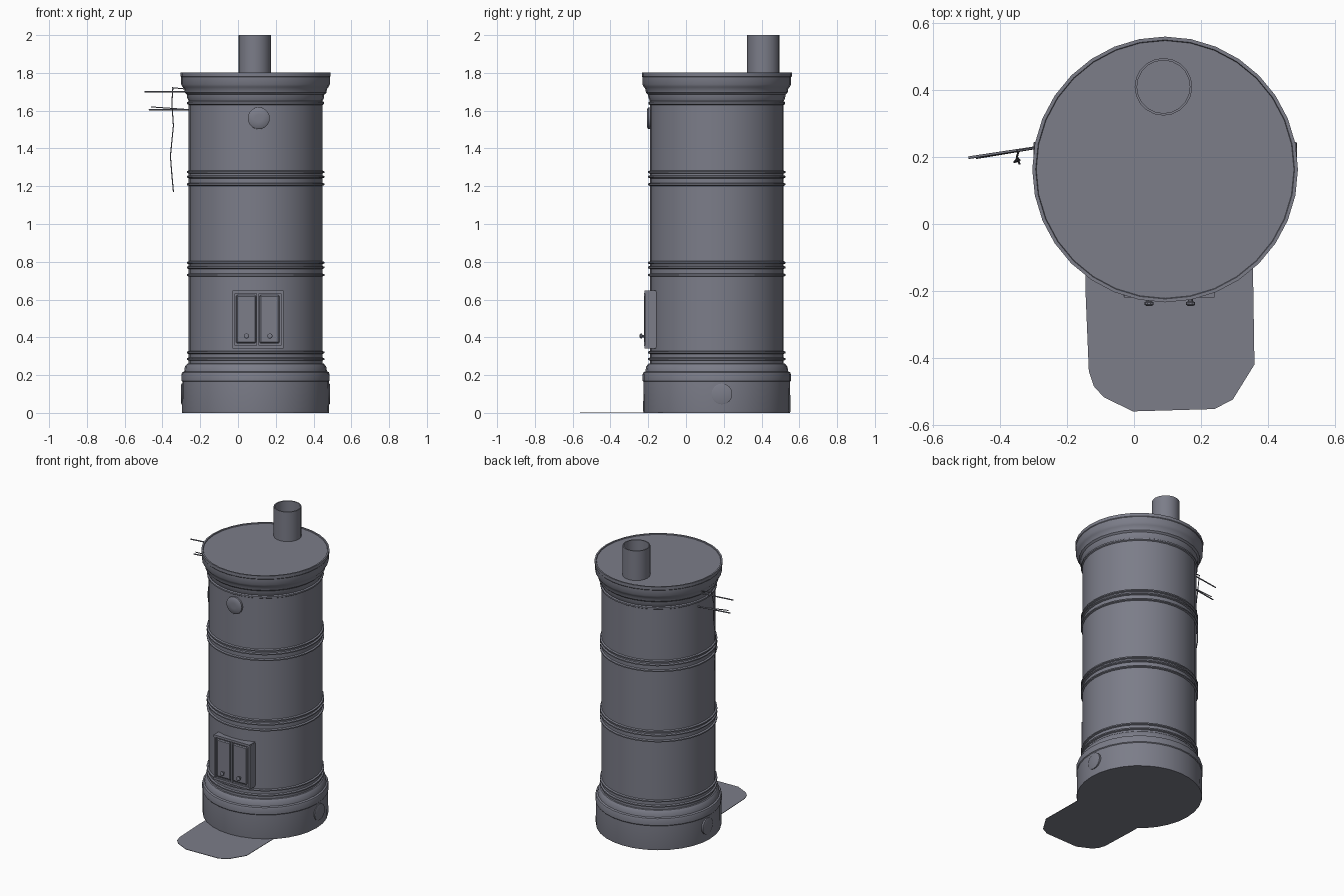
import bpy, bmesh, math
from mathutils import Vector

default_cube = bpy.data.objects.get("Cube")
if default_cube:
    bpy.data.objects.remove(default_cube)

iron = bpy.data.materials.new("blue_grey_iron")
iron.use_nodes = True
colour = (0.2, 0.205, 0.25, 1)
iron.diffuse_color = colour
iron.node_tree.nodes["Principled BSDF"].inputs["Base Color"].default_value = colour

AXIS = Vector((0.093, 0.163, 0))
BODY = 0.354


def finish(bm, name, smooth=True):
    bmesh.ops.recalc_face_normals(bm, faces=bm.faces)
    mesh = bpy.data.meshes.new(name)
    bm.to_mesh(mesh)
    bm.free()
    mesh.materials.append(iron)
    obj = bpy.data.objects.new(name, mesh)
    bpy.context.collection.objects.link(obj)
    if smooth:
        bpy.ops.object.select_all(action='DESELECT')
        obj.select_set(True)
        bpy.context.view_layer.objects.active = obj
        bpy.ops.object.shade_smooth_by_angle(angle=math.radians(35))
    return obj


def lathe(name, profile, centre, sides, direction=(0, 0, 1), closed=False):
    """Turn (radius, height) points around an axis."""
    bm = bmesh.new()
    turn = Vector((0, 0, 1)).rotation_difference(Vector(direction))
    rings = []
    for r, h in profile:
        angles = [math.tau * i / sides for i in range(sides)]
        rings.append([bm.verts.new(centre + turn @ Vector((r * math.cos(a), r * math.sin(a), h)))
                      for a in angles])
    pairs = list(zip(rings, rings[1:]))
    if closed:
        pairs.append((rings[-1], rings[0]))
    for low, high in pairs:
        for i in range(sides):
            j = (i + 1) % sides
            bm.faces.new((low[i], low[j], high[j], high[i]))
    if not closed:
        bm.faces.new(rings[0])
        bm.faces.new(rings[-1])
    return finish(bm, name)


def box(name, low, high, bevel=0.0):
    bm = bmesh.new()
    bmesh.ops.create_cube(bm, size=1)
    low, high = Vector(low), Vector(high)
    for v in bm.verts:
        v.co = (low + high) / 2 + v.co * (high - low)
    if bevel:
        bmesh.ops.bevel(bm, geom=bm.edges[:], offset=bevel, segments=1, affect='EDGES')
    return finish(bm, name, smooth=False)


def wire(name, points, radius):
    curve = bpy.data.curves.new(name, 'CURVE')
    curve.dimensions = '3D'
    curve.bevel_depth = radius
    curve.bevel_resolution = 1
    curve.use_fill_caps = True
    spline = curve.splines.new('POLY')
    spline.points.add(len(points) - 1)
    for p, co in zip(spline.points, points):
        p.co = (*co, 1)
    curve.materials.append(iron)
    bpy.context.collection.objects.link(bpy.data.objects.new(name, curve))


def bead(z, height=0.016, proud=0.01):
    half = height / 2
    return [(BODY, z - half), (BODY + proud, z - half / 2),
            (BODY + proud, z + half / 2), (BODY, z + half)]


# Main drum: plinth, beaded body and moulded cap in one turned profile
profile = [(0.388, 0), (0.39, 0.01), (0.388, 0.165), (0.392, 0.17),
           (0.392, 0.205), (0.388, 0.215), (0.378, 0.22), (0.374, 0.245), (0.362, 0.26), (BODY, 0.262)]
for z in (0.285, 0.32, 0.73, 0.77, 0.795, 1.21, 1.25, 1.275):
    profile += bead(z)
profile += bead(1.64, 0.02, 0.008)
profile += [(0.362, 1.668), (0.364, 1.685), (0.375, 1.695), (0.378, 1.715),
            (0.386, 1.725), (0.394, 1.74), (0.394, 1.778), (0.397, 1.782), (0.397, 1.803), (0.387, 1.803), (0.385, 1.798)]
lathe("stove_body", profile, AXIS, 32)

# Open flue pipe
lathe("flue_pipe", [(0.086, 1.79), (0.086, 2), (0.079, 2), (0.079, 1.79)],
      Vector((0.088, 0.41, 0)), 20, closed=True)

# Round cleaning covers: front vent and one on each side of the plinth
lathe("front_vent", [(0.058, 0), (0.058, 0.012), (0.05, 0.018), (0.02, 0.02)],
      Vector((0.11, AXIS.y - BODY + 0.004, 1.56)), 20, (0, -1, 0))
for side, label in ((1, "left"), (-1, "right")):
    lathe(label + "_plinth_cover", [(0.055, 0), (0.055, 0.012), (0.05, 0.014)],
          Vector((AXIS.x + side * 0.38, 0.19, 0.1)), 16, (side, 0, 0))

# Double fire door with frame, raised panels and knobs
DOOR_X, FRONT = 0.105, -0.207
box("door_backing", (-0.025, FRONT, 0.35), (0.235, -0.15, 0.64))
for z, label in ((0.35, "bottom"), (0.64, "top")):
    box("door_frame_" + label, (-0.03, FRONT - 0.013, z - 0.008), (0.24, -0.15, z + 0.008))
for side, label in ((1, "left"), (-1, "right")):
    edge = DOOR_X + side * 0.129
    box("door_frame_" + label, (edge - 0.007, FRONT - 0.01, 0.35), (edge + 0.007, -0.15, 0.64))
    middle = DOOR_X + side * 0.062
    box("door_panel_" + label, (middle - 0.054, FRONT - 0.012, 0.367),
        (middle + 0.054, FRONT, 0.625), 0.008)
    lathe("door_knob_" + label, [(0.007, 0), (0.007, 0.014), (0.014, 0.017), (0.014, 0.024), (0.008, 0.028)],
          Vector((middle + 0.002, FRONT - 0.01, 0.407)), 10, (0, -1, 0))
box("door_centre_strip", (DOOR_X - 0.006, FRONT - 0.016, 0.355), (DOOR_X + 0.006, FRONT, 0.635))

# Thin hearth sheet on the floor
outline = [(-0.145, -0.1), (-0.145, -0.2), (-0.135, -0.44), (-0.12, -0.485), (-0.09, -0.518),
           (-0.003, -0.56), (0.24, -0.553), (0.295, -0.525), (0.36, -0.42), (0.355, -0.1)]
bm = bmesh.new()
sheet = bm.faces.new([bm.verts.new((x, y, 0)) for x, y in outline])
lift = bmesh.ops.extrude_face_region(bm, geom=[sheet])
for v in lift["geom"]:
    if isinstance(v, bmesh.types.BMVert):
        v.co.z = 0.003
finish(bm, "hearth_sheet", smooth=False)

# Damper rods and hanging cord
for z, reach, label in ((1.7, -0.495, "upper"), (1.605, -0.472, "lower")):
    wire(label + "_rod", [(-0.25, 0.235, z), (reach, 0.198, z)], 0.004)
wire("upper_stay", [(-0.25, 0.235, 1.712), (-0.35, 0.218, 1.722)], 0.003)
wire("lower_stay", [(-0.25, 0.235, 1.605), (-0.46, 0.2, 1.62)], 0.003)
wire("hanging_cord", [(-0.345, 0.218, 1.72), (-0.35, 0.2, 1.64), (-0.342, 0.19, 1.52),
                      (-0.358, 0.185, 1.36), (-0.35, 0.195, 1.26), (-0.342, 0.18, 1.17)], 0.003)
